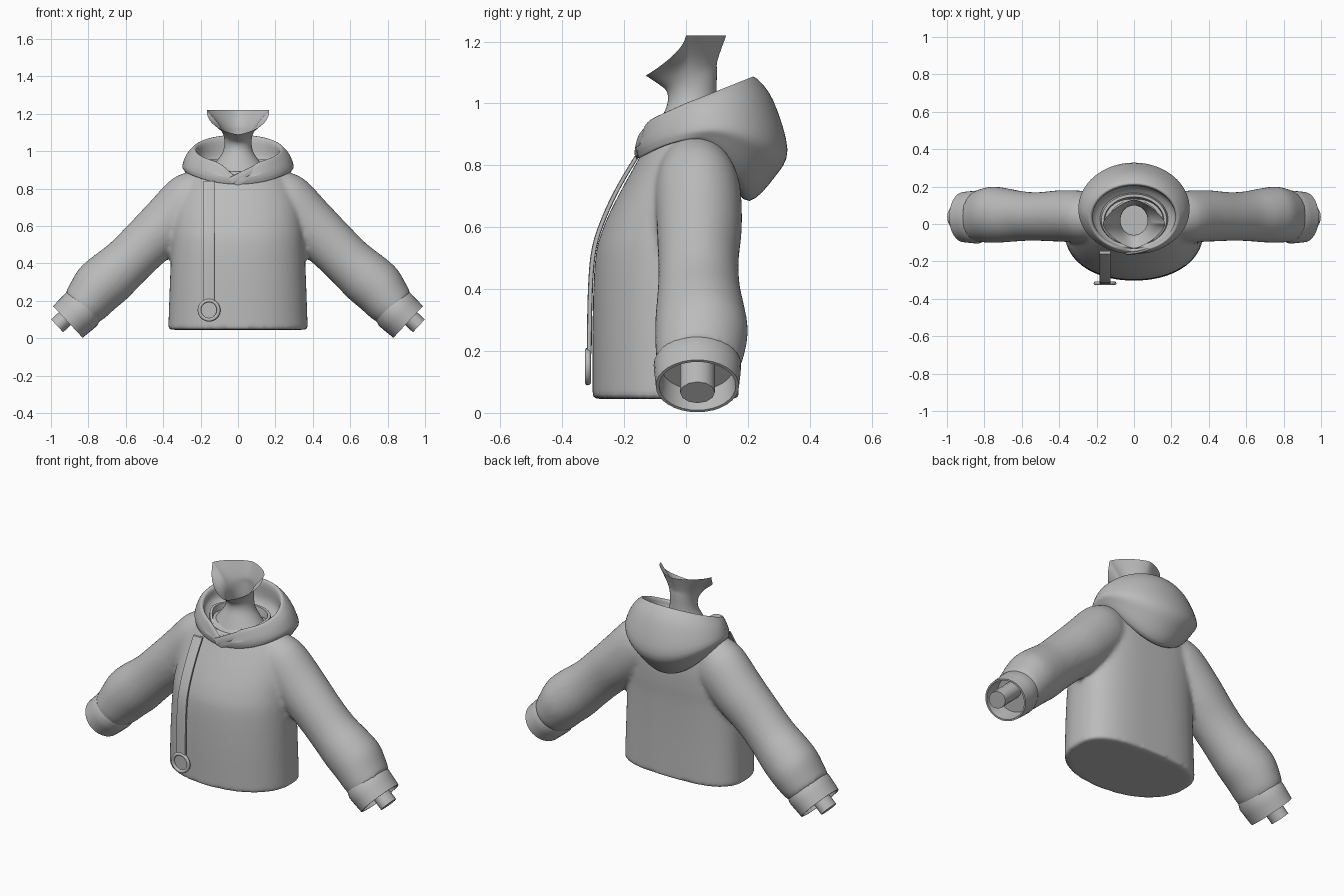
import bpy, bmesh, math
from mathutils import Vector

cube = bpy.data.objects.get("Cube")
if cube:
    bpy.data.objects.remove(cube)

grey = bpy.data.materials.new("cloth grey")
grey.use_nodes = True
grey.diffuse_color = (0.5, 0.5, 0.5, 1)
grey.node_tree.nodes["Principled BSDF"].inputs["Base Color"].default_value = (0.5, 0.5, 0.5, 1)
X, Y, Z = Vector((1, 0, 0)), Vector((0, 1, 0)), Vector((0, 0, 1))


def angles(n):
    return [2 * math.pi * i / n for i in range(n)]


def power(value, p):
    return math.copysign(abs(value) ** (2 / p), value)


def ring(center, u, v, a, b, p=2.0, n=48):
    """Superellipse section; p = 2 is a plain ellipse."""
    return [Vector(center) + u * a * power(math.cos(t), p) + v * b * power(math.sin(t), p)
            for t in angles(n)]


def torso_ring(z, rx, front, back):
    """Round front half and a flatter, boxier back half."""
    mid = front + (back - front) * 0.56
    pts = []
    for t in angles(64):
        c, s = math.cos(t), math.sin(t)
        p, depth = (2.9, back - mid) if s > 0 else (2.15, mid - front)
        pts.append(Vector((rx * power(c, p), mid + depth * power(s, p), z)))
    return pts


def smooth(rings, k=4):
    """Add Catmull-Rom sections between the given ones."""
    out = []
    for i in range(len(rings) - 1):
        quad = [rings[max(i - 1, 0)], rings[i], rings[i + 1], rings[min(i + 2, len(rings) - 1)]]
        for j in range(k):
            t = j / k
            out.append([b + (c - a) * t / 2 + (a - b * 2.5 + c * 2 - d / 2) * t * t
                        + (b * 1.5 - a / 2 - c * 1.5 + d / 2) * t ** 3
                        for a, b, c, d in zip(*quad)])
    return out + [rings[-1]]


def loft(bm, rings, start=False, end=False, closed=False):
    rows = [[bm.verts.new(p) for p in r] for r in rings]
    n = len(rows[0])
    for r, q in zip(rows, rows[1:] + ([rows[0]] if closed else [])):
        for i in range(n):
            bm.faces.new((r[i], r[(i + 1) % n], q[(i + 1) % n], q[i]))
    if start:
        bm.faces.new(rows[0][::-1])
    if end:
        bm.faces.new(rows[-1])


def finish(name, bm, angle=40):
    bmesh.ops.recalc_face_normals(bm, faces=bm.faces)
    mesh = bpy.data.meshes.new(name)
    bm.to_mesh(mesh)
    bm.free()
    mesh.materials.append(grey)
    ob = bpy.data.objects.new(name, mesh)
    bpy.context.collection.objects.link(ob)
    bpy.ops.object.select_all(action="DESELECT")
    bpy.context.view_layer.objects.active = ob
    ob.select_set(True)
    bpy.ops.object.shade_smooth_by_angle(angle=math.radians(angle))
    return ob


def arm_frame(side):
    return Vector((0.73 * side, 0, -0.68)), Vector((0.68 * side, 0, 0.73))


# Torso and sleeves, blended into one cloth surface
bm = bmesh.new()
torso = [(0.045, 0.373, -0.302, 0.17), (0.3, 0.364, -0.302, 0.168), (0.5, 0.355, -0.293, 0.17),
         (0.6, 0.348, -0.267, 0.175), (0.7, 0.335, -0.22, 0.175), (0.8, 0.30, -0.165, 0.165),
         (0.87, 0.25, -0.125, 0.15), (0.92, 0.17, -0.09, 0.12)]
loft(bm, smooth([torso_ring(*row) for row in torso]), True, True)
# x, z, radius in the arm plane, radius front to back, y of centre
sleeve = [(0.16, 0.825, 0.105, 0.095, 0.03), (0.25, 0.74, 0.152, 0.135, 0.037),
          (0.38, 0.61, 0.148, 0.138, 0.043), (0.508, 0.49, 0.138, 0.13, 0.04),
          (0.6, 0.4, 0.137, 0.133, 0.042), (0.69, 0.32, 0.146, 0.145, 0.047),
          (0.755, 0.262, 0.144, 0.15, 0.05), (0.81, 0.195, 0.13, 0.143, 0.045),
          (0.845, 0.16, 0.115, 0.132, 0.04)]
for side in (-1, 1):
    along, up = arm_frame(side)
    loft(bm, smooth([ring((side * x, y, z), up, Y, a, b) for x, z, a, b, y in sleeve]), True, True)
body = finish("jacket_body", bm)
remesh = body.modifiers.new("blend", "REMESH")
remesh.mode = "VOXEL"
remesh.voxel_size = 0.013
remesh.use_smooth_shade = True
relax = body.modifiers.new("relax", "SMOOTH")
relax.factor = 0.5
relax.iterations = 6

# Cuffs, hollow at the end, with a wrist stub inside
for side, label in ((-1, "right"), (1, "left")):
    along, up = arm_frame(side)
    base = Vector((side * 0.844, 0.037, 0.148))
    bm = bmesh.new()
    profile = [(-0.04, 0.112), (-0.01, 0.122), (0.03, 0.12), (0.09, 0.116),
               (0.09, 0.107), (0.0, 0.1)]
    loft(bm, [ring(base + along * t, up, Y, r, r * 1.16, 2, 32) for t, r in profile], False, True)
    finish(label + "_cuff", bm)
    bm = bmesh.new()
    tip = Vector((side * 0.967, 0.037, 0.066))
    loft(bm, [ring(tip - along * t, up, Y, 0.047, 0.056, 2, 12) for t in (0.15, 0)], True, True)
    finish(label + "_wrist", bm)


def cowl_ring(rx, front, back, height, p=2.0):
    """Ring from half width, front y, back y and a height rule."""
    pts = []
    for t in angles(64):
        s, c = math.sin(t), -math.cos(t)
        y = (front + back) / 2 + (back - front) / 2 * power(c, p)
        pts.append(Vector((rx * power(s, p), y, height(s, c, y))))
    return pts


def rim_height(s, c, y):
    dip = 0.07 * math.exp(-(s / 0.3) ** 2) if c < 0 else 0
    return 1.0 + (0.37 if y > 0 else 0.45) * y - dip


def drape(side_z, front_drop, back_drop):
    return lambda s, c, y: side_z - (front_drop * c * c if c < 0 else back_drop * c ** 1.7)


# Hood
bm = bmesh.new()
hood = [cowl_ring(0.2, -0.10, 0.14, drape(0.9, 0.03, 0.16)),
        cowl_ring(0.265, -0.145, 0.205, drape(0.882, 0.06, 0.197)),
        cowl_ring(0.29, -0.158, 0.285, drape(0.9, 0.063, 0.14)),
        cowl_ring(0.297, -0.162, 0.328, drape(0.925, 0.065, 0.075)),
        cowl_ring(0.275, -0.16, 0.282, lambda s, c, y: rim_height(s, c, y) - 0.04 - 0.055 * max(c, 0)),
        cowl_ring(0.24, -0.148, 0.225, rim_height),
        cowl_ring(0.222, -0.132, 0.205, lambda s, c, y: rim_height(s, c, y) - 0.012),
        cowl_ring(0.215, -0.12, 0.2, drape(0.95, 0.06, -0.01)),
        cowl_ring(0.15, -0.08, 0.13, drape(0.9, 0.03, 0))]
loft(bm, smooth(hood), False, True)
finish("hood", bm, 60)

# Inner collar with a deep front notch
bm = bmesh.new()
notch = lambda s, c, y: 0.955 - (0.085 * c * c if c < 0 else 0)
collar = [cowl_ring(0.19, -0.115, 0.175, drape(0.88, 0.04, 0)), cowl_ring(0.175, -0.118, 0.16, notch),
          cowl_ring(0.16, -0.108, 0.145, notch), cowl_ring(0.15, -0.085, 0.13, drape(0.88, 0.03, 0))]
loft(bm, collar)
finish("inner_collar", bm)

# Hood flap crossing over at the front
bm = bmesh.new()
flap = [(0.13, -0.112, 0.922), (0.05, -0.146, 0.885), (-0.035, -0.158, 0.842)]
loft(bm, smooth([ring(p_xyz_z, Y, Vector((0.45, 0, -0.89)), 0.008, 0.02, 3, 16)
                 for p_xyz_z in flap]), True, True)
finish("hood_flap", bm)

# Neck, open along a pointed jaw line
bm = bmesh.new()
flat = lambda h: lambda s, c, y: h
neck = [cowl_ring(0.165, -0.11, 0.14, flat(0.885)), cowl_ring(0.12, -0.085, 0.118, flat(0.94)),
        cowl_ring(0.08, -0.06, 0.1, flat(1.0)),
        cowl_ring(0.074, -0.063, 0.1, lambda s, c, y: 1.07 + 0.03 * c),
        cowl_ring(0.1, -0.092, 0.102, lambda s, c, y: 1.14 - 0.075 * max(0, -c), 1.8),
        cowl_ring(0.167, -0.13, 0.13, lambda s, c, y: 1.22 - 0.13 * max(0, -c) ** 0.85, 1.45)]
loft(bm, smooth(neck))
finish("neck", bm, 60)

# Flat drawstring hanging down the front
bm = bmesh.new()
strap = [(-0.152, 0.84), (-0.215, 0.735), (-0.265, 0.63), (-0.297, 0.53), (-0.309, 0.4), (-0.313, 0.19)]
loft(bm, smooth([ring((-0.155, y, z), X, Y, 0.03, 0.008, 6, 16) for y, z in strap]), True, True)
finish("drawstring", bm)

# Metal ring at the end of the drawstring
bm = bmesh.new()
loops = []
for t in angles(32):
    out = X * math.cos(t) + Z * math.sin(t)
    loops.append(ring(Vector((-0.155, -0.317, 0.15)) + out * 0.051, out, Y, 0.01, 0.01, 2, 10))
loft(bm, loops, closed=True)
finish("drawstring_ring", bm)
